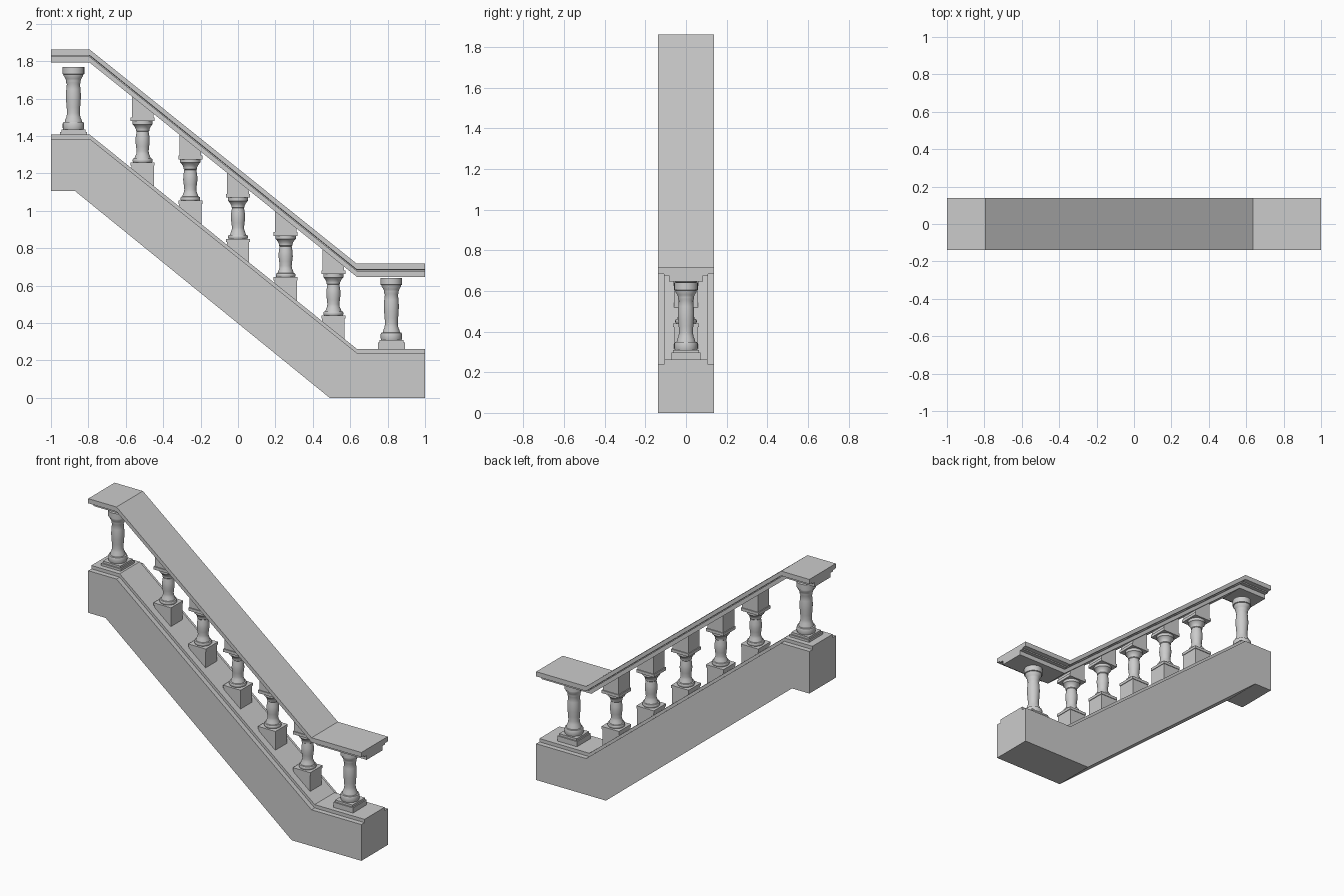
import bpy, bmesh, math

if "Cube" in bpy.data.objects:
    bpy.data.objects.remove(bpy.data.objects["Cube"])

S = 0.802                      # slope of the stair
X0, X1 = -0.793, 0.635         # where the slope starts and ends
RISE = S * (X1 - X0)


def make(name, verts, faces, smooth=False):
    me = bpy.data.meshes.new(name)
    me.from_pydata(verts, [], faces)
    bm = bmesh.new()
    bm.from_mesh(me)
    bmesh.ops.recalc_face_normals(bm, faces=bm.faces)
    bm.to_mesh(me)
    bm.free()
    ob = bpy.data.objects.new(name, me)
    bpy.context.collection.objects.link(ob)
    if smooth:
        bpy.context.view_layer.objects.active = ob
        ob.select_set(True)
        bpy.ops.object.shade_smooth_by_angle(angle=math.radians(35))
        ob.select_set(False)
    return ob


def loft(name, rings, smooth=False):
    """Skin a list of equal closed rings and cap both ends."""
    n = len(rings[0])
    faces = [(r * n + i, r * n + (i + 1) % n, (r + 1) * n + (i + 1) % n, (r + 1) * n + i)
             for r in range(len(rings) - 1) for i in range(n)]
    faces += [tuple(range(n)), tuple(range((len(rings) - 1) * n, len(rings) * n))]
    return make(name, [v for r in rings for v in r], faces, smooth)


def sweep(name, half):
    """Carry a mirrored y-z section along the landing, slope, landing path."""
    sec = half + [(-y, z) for y, z in reversed(half)]
    path = [(-1, RISE), (X0, RISE), (X1, 0), (1, 0)]
    return loft(name, [[(x, y, z + dz) for y, z in sec] for x, dz in path])


def block(name, x, h, z0, z1, s0=0.0, s1=0.0):
    """Square block; s0 and s1 slope its bottom and top along x."""
    sq = [(-h, -h), (h, -h), (h, h), (-h, h)]
    return loft(name, [[(x + a, b, z - s * a) for a, b in sq] for z, s in ((z0, s0), (z1, s1))])


def turned(name, x, z0, profile, n=28):
    rings = [[(x + r * math.cos(2 * math.pi * i / n), r * math.sin(2 * math.pi * i / n), z0 + z)
              for i in range(n)] for r, z in profile]
    return loft(name, rings, True)


# Stringer body
outline = [(-1, 1.107), (-0.873, 1.107), (0.49, 0), (1, 0),
           (1, 0.24), (X1, 0.24), (X0, 0.24 + RISE), (-1, 0.24 + RISE)]
loft("stringer", [[(x, y, z) for x, z in outline] for y in (-0.138, 0.138)])

# Raised strip on the stringer
sweep("stringer_cap", [(0.105, 0.23), (0.105, 0.262)])

# Handrail with recessed underside moulding
sweep("handrail", [(0.083, 0.647), (0.083, 0.676), (0.108, 0.676), (0.108, 0.684),
                   (0.138, 0.686), (0.138, 0.717)])

# Tall balusters on the two landings
tall = [(0.054, 0.045), (0.057, 0.055), (0.057, 0.078), (0.054, 0.086), (0.046, 0.088),
        (0.044, 0.098), (0.037, 0.115), (0.034, 0.135), (0.036, 0.165), (0.039, 0.2),
        (0.040, 0.23), (0.038, 0.262), (0.035, 0.29), (0.039, 0.298), (0.039, 0.307),
        (0.042, 0.318), (0.052, 0.334), (0.052, 0.341), (0.058, 0.343), (0.058, 0.38)]
for side, x, z in (("upper", -0.88, 1.388), ("lower", 0.82, 0.262)):
    block(side + "_plinth", x, 0.072, z, z + 0.034)
    block(side + "_plinth_step", x, 0.064, z + 0.034, z + 0.048)
    turned(side + "_baluster", x, z, tall)

# Short balusters along the slope, between sloped blocks
short = [(0.050, 0.0), (0.053, 0.006), (0.053, 0.014), (0.050, 0.02), (0.043, 0.022),
         (0.040, 0.032), (0.034, 0.046), (0.032, 0.06), (0.035, 0.085), (0.038, 0.11),
         (0.037, 0.135), (0.032, 0.165), (0.036, 0.169), (0.036, 0.177),
         (0.040, 0.186), (0.049, 0.2), (0.054, 0.203), (0.054, 0.222)]
for k in range(-2, 3):
    x = 0.255 * k
    d = -S * x
    i = str(k + 3)
    block("lower_block_" + i, x, 0.060, 0.75 + d, 0.832 + d, S)
    block("lower_slab_" + i, x, 0.064, 0.832 + d, 0.850 + d)
    turned("slope_baluster_" + i, x, 0.850 + d, short)
    block("upper_slab_" + i, x, 0.064, 1.071 + d, 1.090 + d)
    block("upper_block_" + i, x, 0.058, 1.090 + d, 1.175 + d, 0, S)
